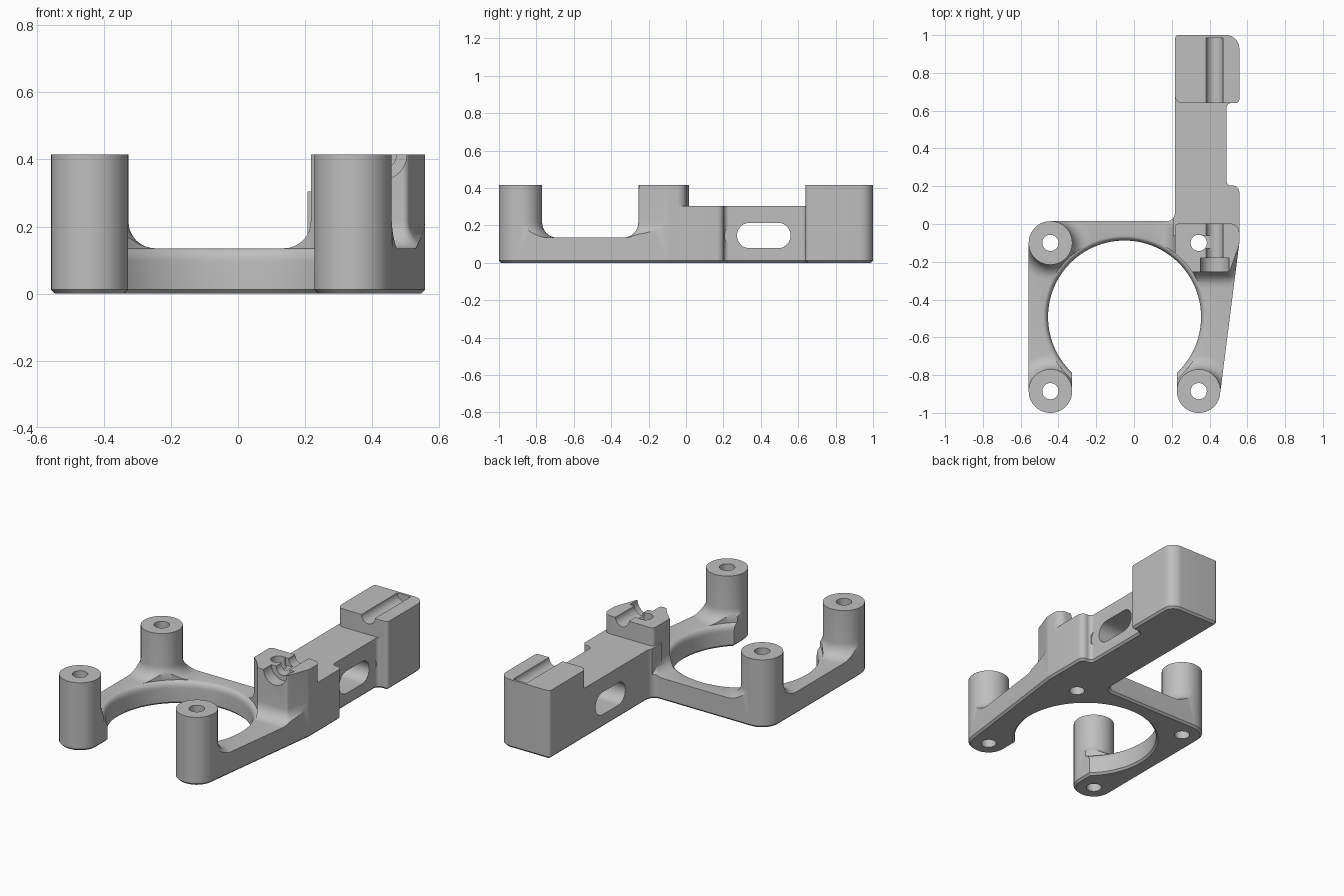
import bpy, bmesh
from math import sin, cos, tan, pi
from mathutils import Vector

cube = bpy.data.objects.get("Cube")
if cube:
    bpy.data.objects.remove(cube, do_unlink=True)

grey = bpy.data.materials.new("plain grey")
grey.use_nodes = True
GREY = (0.52, 0.52, 0.52, 1)
grey.diffuse_color = GREY
grey.node_tree.nodes["Principled BSDF"].inputs["Base Color"].default_value = GREY

TOP, ARM, PLATE, FILLET, EDGE = 0.415, 0.305, 0.135, 0.08, 0.012
POST_R, HOLE_R, RING_R = 0.115, 0.043, 0.405
LEFT, RIGHT, FRONT, BACK = -0.4425, 0.3425, -0.885, -0.1
SIDE, INNER = 0.5575, 0.217


def rounded(corners, steps=10):
    """Counter-clockwise outline from (x, y, radius) corners."""
    out = []
    for i, (x, y, r) in enumerate(corners):
        p = Vector((x, y))
        a = (Vector(corners[i - 1][:2]) - p).normalized()
        b = (Vector(corners[(i + 1) % len(corners)][:2]) - p).normalized()
        if r == 0:
            out.append(p)
            continue
        half = a.angle(b) / 2
        centre = p + (a + b).normalized() * (r / sin(half))
        start = p + a * (r / tan(half)) - centre
        end = p + b * (r / tan(half)) - centre
        total = pi - 2 * half
        for k in range(steps + 1):
            t = k / steps
            out.append(centre + (start * sin((1 - t) * total) + end * sin(t * total)) / sin(total))
    return out


def circle(x, y, r, n=64):
    return [Vector((x + r * cos(2 * pi * k / n), y + r * sin(2 * pi * k / n))) for k in range(n)]


def grown(pts, d):
    """Offset an outline outwards by d."""
    out = []
    for i, p in enumerate(pts):
        a = (p - pts[i - 1]).normalized()
        b = (pts[(i + 1) % len(pts)] - p).normalized()
        n1, n2 = Vector((a.y, -a.x)), Vector((b.y, -b.x))
        out.append(p + (n1 + n2) * (d / (1 + n1.dot(n2))))
    return out


def loft(name, pts, levels, axis="z"):
    """Stack an outline at (height, growth) levels along an axis."""
    turn = {"z": lambda u, v, w: (u, v, w),
            "x": lambda u, v, w: (w, u, v),
            "y": lambda u, v, w: (v, w, u)}[axis]
    bm = bmesh.new()
    rings = [[bm.verts.new(turn(p.x, p.y, h)) for p in grown(pts, g)] for h, g in levels]
    n = len(pts)
    for lo, hi in zip(rings, rings[1:]):
        for i in range(n):
            j = (i + 1) % n
            bm.faces.new((lo[i], lo[j], hi[j], hi[i]))
    bm.faces.new(rings[0][::-1])
    bm.faces.new(rings[-1])
    bmesh.ops.recalc_face_normals(bm, faces=bm.faces)
    mesh = bpy.data.meshes.new(name)
    bm.to_mesh(mesh)
    bm.free()
    mesh.materials.append(grey)
    obj = bpy.data.objects.new(name, mesh)
    bpy.context.collection.objects.link(obj)
    return obj


def combine(target, tool, operation):
    tool.hide_render = True
    mod = target.modifiers.new("combine", "BOOLEAN")
    mod.operation, mod.object, mod.solver = operation, tool, "EXACT"
    bpy.context.view_layer.objects.active = target
    bpy.ops.object.modifier_apply(modifier=mod.name)
    bpy.data.objects.remove(tool, do_unlink=True)


# Concave foot where uprights meet the plate
flare = [(0.05, FILLET)] + [
    (PLATE + FILLET * (1 - cos(t)), FILLET * (1 - sin(t)))
    for t in (pi / 2 * k / 8 for k in range(9))] + [(TOP, 0)]

# Plate slab, later trimmed to the footprint
body = loft("mounting_bracket", rounded([(-1, -1.2, 0), (1, -1.2, 0), (1, 1.2, 0), (-1, 1.2, 0)]),
            [(-0.1, 0), (PLATE, 0)])

# Three round posts
for x, y in ((LEFT, BACK), (LEFT, FRONT), (RIGHT, FRONT)):
    combine(body, loft("post", circle(x, y, POST_R + 0.001), flare), "UNION")

# Middle clamp block
block = rounded([(INNER, -0.255, 0.03), (0.505, -0.255, 0.02), (SIDE, -0.11, 0.1),
                 (SIDE, 0.003, 0.05), (INNER, 0.003, 0.02)])
combine(body, loft("middle_block", block, flare), "UNION")

# Arm and end block
arm = rounded([(INNER - 0.01, -0.06, 0), (0.6, -0.06, 0), (0.6, 1.1, 0), (INNER - 0.01, 1.1, 0)])
combine(body, loft("arm", arm, [(0.05, 0), (ARM, 0)]), "UNION")
end = rounded([(INNER, 0.64, 0.04), (0.6, 0.64, 0), (0.6, 1.1, 0), (INNER, 1.1, 0)])
combine(body, loft("end_block", end, [(0.1, 0), (TOP, 0)]), "UNION")

# Trim everything to the footprint with a chamfered bottom edge
footprint = rounded([
    (LEFT - POST_R, -1, POST_R), (LEFT + POST_R, -1, POST_R - 0.001),
    (LEFT + POST_R, -0.77, 0), (RIGHT - POST_R, -0.77, 0),
    (RIGHT - POST_R, -1, POST_R - 0.001), (0.443, -1, 0.112),
    (SIDE, -0.1, 0.05), (SIDE, 0.203, 0.035), (0.49, 0.203, 0.025),
    (0.49, 0.64, 0.025), (SIDE, 0.64, 0.02), (SIDE, 1, 0.07),
    (INNER, 1, 0.02), (INNER, 0.015, 0.045), (LEFT - POST_R, 0.015, POST_R)])
combine(body, loft("footprint", footprint, [(0, -EDGE), (EDGE, 0), (TOP + 0.1, 0)]), "INTERSECT")

# Large ring opening with a rounded upper lip
lip = [(0.095 + 0.04 * sin(t), 0.025 * (1 - cos(t))) for t in (pi / 2 * k / 6 for k in range(7))]
ring = circle((LEFT + RIGHT) / 2, (FRONT + BACK) / 2, RING_R, 128)
combine(body, loft("ring_cutter", ring,
                   [(-0.05, EDGE), (0, EDGE), (EDGE, 0)] + lip + [(0.6, 0.025)]), "DIFFERENCE")

# Screw holes
for x in (LEFT, RIGHT):
    for y in (FRONT, BACK):
        combine(body, loft("hole_cutter", circle(x, y, HOLE_R, 40), [(-0.1, 0), (0.6, 0)]), "DIFFERENCE")

# Rod grooves along the tops, with a wider seat at the front
for radius, y0, y1 in ((0.045, -0.2, 0.1), (0.045, 0.6, 0.985), (0.076, -0.4, -0.18)):
    combine(body, loft("groove_cutter", circle(TOP, 0.427, radius, 40),
                       [(y0, 0), (y1, 0)], "y"), "DIFFERENCE")
notch = rounded([(0.36, -0.13, 0), (0.41, -0.13, 0), (0.41, -0.06, 0), (0.36, -0.06, 0)])
combine(body, loft("notch_cutter", notch, [(0.37, 0), (0.6, 0)]), "DIFFERENCE")

# Slotted window through the arm, with a shallow relief at its outer side
for half, x0, x1 in ((0.143, 0, 0.8), (0.21, 0.49, 0.8)):
    slot = rounded([(0.416 - half, 0.078, 0.067), (0.416 + half, 0.078, 0.067),
                    (0.416 + half, 0.214, 0.067), (0.416 - half, 0.214, 0.067)])
    combine(body, loft("slot_cutter", slot, [(x0, 0), (x1, 0)], "x"), "DIFFERENCE")

bpy.ops.object.select_all(action="DESELECT")
body.select_set(True)
bpy.context.view_layer.objects.active = body
bpy.ops.object.shade_smooth_by_angle(angle=pi / 6)
